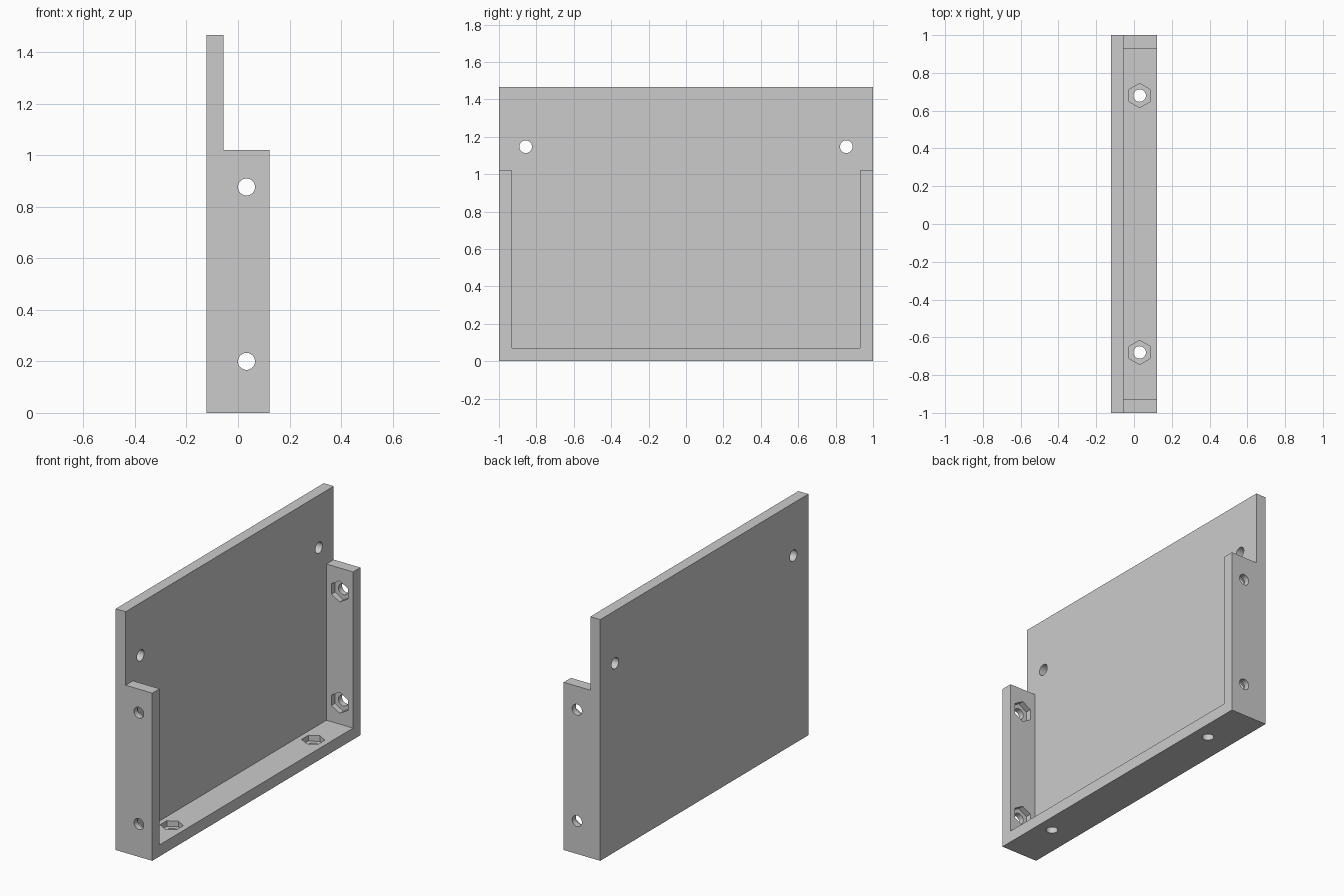
import bpy
from math import pi
from mathutils import Matrix, Vector

if "Cube" in bpy.data.objects:
    bpy.data.objects.remove(bpy.data.objects["Cube"], do_unlink=True)

X0, X1 = -0.123, 0.123      # back and open side of the tray
FACE = -0.056               # inner face of the panel
WALL = 0.07
HEIGHT, SHOULDER = 1.467, 1.02

grey = bpy.data.materials.new("light grey")
grey.use_nodes = True
grey.diffuse_color = (0.6, 0.6, 0.6, 1)
grey.node_tree.nodes["Principled BSDF"].inputs["Base Color"].default_value = (0.6, 0.6, 0.6, 1)


def box(name, low, high):
    low, high = Vector(low), Vector(high)
    bpy.ops.mesh.primitive_cube_add(size=1)
    ob = bpy.context.object
    ob.name = name
    size = Matrix.Diagonal((high - low).to_4d())
    ob.data.transform(Matrix.Translation((low + high) / 2) @ size)
    ob.data.materials.append(grey)
    return ob


def prism(name, centre, axis, radius, depth, sides, turn=0):
    bpy.ops.mesh.primitive_cylinder_add(vertices=sides, radius=radius, depth=depth)
    ob = bpy.context.object
    ob.name = name
    tilt = {"X": Matrix.Rotation(pi / 2, 4, "Y"),
            "Y": Matrix.Rotation(pi / 2, 4, "X"),
            "Z": Matrix.Identity(4)}[axis]
    ob.data.transform(Matrix.Translation(centre) @ tilt @ Matrix.Rotation(turn, 4, "Z"))
    ob.data.materials.append(grey)
    return ob


def cut(body, cutter):
    cutter.hide_render = True
    mod = body.modifiers.new(cutter.name, "BOOLEAN")
    mod.operation = "DIFFERENCE"
    mod.solver = "EXACT"
    mod.object = cutter
    bpy.context.view_layer.objects.active = body
    bpy.ops.object.modifier_apply(modifier=mod.name)
    bpy.data.objects.remove(cutter, do_unlink=True)


# Panel with bottom and side flanges, carved from one block
tray = box("panel_tray", (X0, -1, 0), (X1, 1, HEIGHT))
cut(tray, box("shoulder_cutter", (FACE, -1.1, SHOULDER), (0.5, 1.1, 2)))
cut(tray, box("recess_cutter", (FACE, -1 + WALL, WALL), (0.5, 1 - WALL, 1.5)))

# Screw holes and hexagonal nut pockets on both ends
for side in (-1, 1):
    cut(tray, prism("panel_hole", (-0.1, side * 0.857, 1.147), "X", 0.034, 0.2, 32))
    cut(tray, prism("floor_hole", (0.03, side * 0.68, 0.03), "Z", 0.033, 0.2, 32))
    cut(tray, prism("floor_pocket", (0.03, side * 0.68, WALL), "Z", 0.064, WALL, 6))
    for z in (0.2, 0.877):
        cut(tray, prism("side_hole", (0.033, side, z), "Y", 0.033, 0.3, 32))
        cut(tray, prism("side_pocket", (0.033, side * (1 - WALL), z), "Y", 0.064, WALL, 6))

bpy.ops.object.select_all(action="DESELECT")
tray.select_set(True)
bpy.context.view_layer.objects.active = tray
bpy.ops.object.shade_smooth_by_angle(angle=pi / 6)
